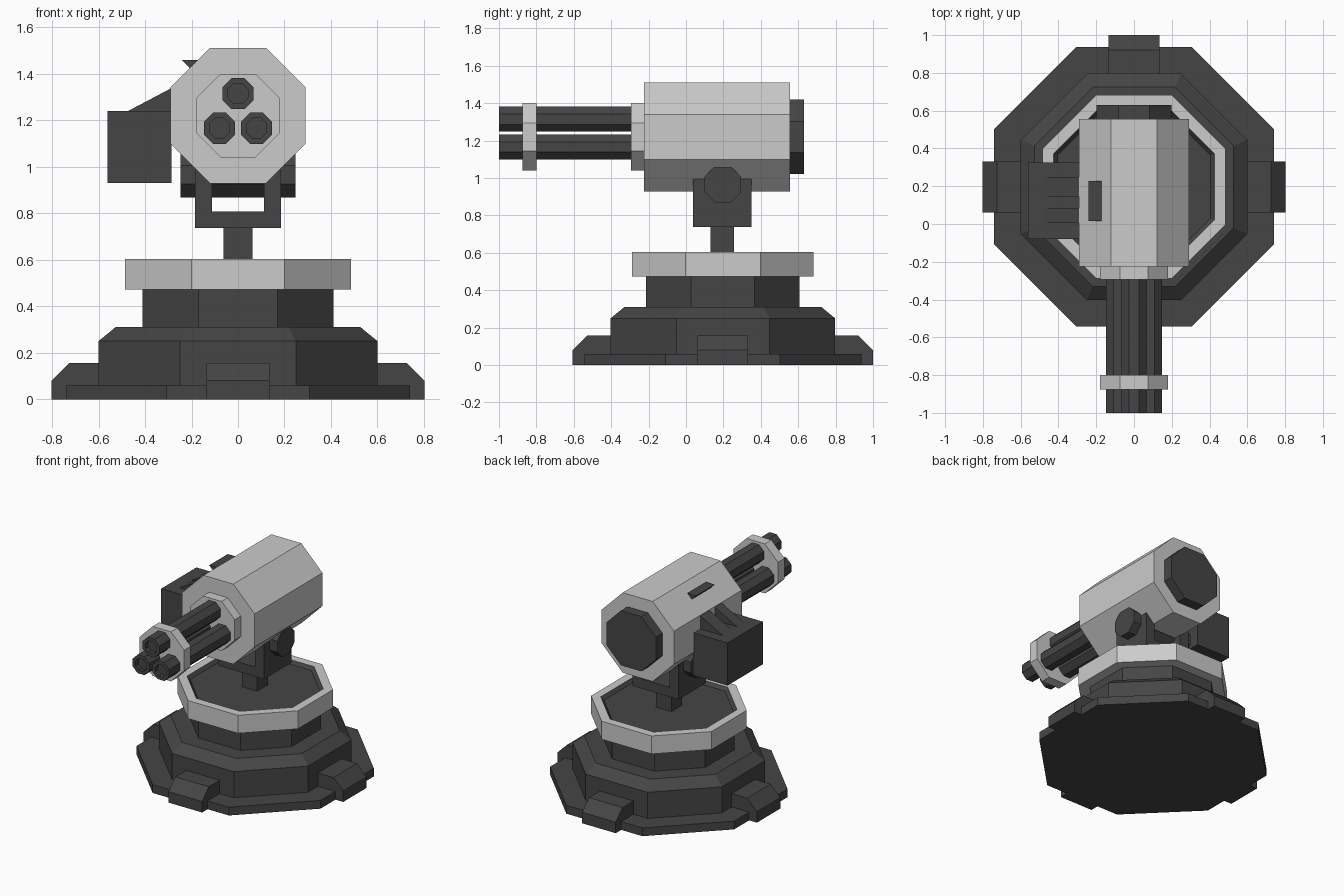
import bpy, bmesh, math

if "Cube" in bpy.data.objects:
    bpy.data.objects.remove(bpy.data.objects["Cube"])

CY = 0.197            # centre of the pedestal along y
GZ = 1.22             # height of the gun axis


def material(name, v):
    m = bpy.data.materials.new(name)
    m.diffuse_color = (v, v, v, 1)
    m.use_nodes = True
    m.node_tree.nodes["Principled BSDF"].inputs["Base Color"].default_value = m.diffuse_color
    return m


DARK = material("dark grey", 0.06)
LIGHT = material("light grey", 0.6)


def finish(name, bm, *mats):
    bmesh.ops.recalc_face_normals(bm, faces=bm.faces)
    me = bpy.data.meshes.new(name)
    bm.to_mesh(me)
    bm.free()
    for m in mats:
        me.materials.append(m)
    ob = bpy.data.objects.new(name, me)
    bpy.context.collection.objects.link(ob)
    return ob


def octagon(name, axis, centre, profile, mat, second=None, second_from=99):
    """Eight-sided lathe; profile is (apothem, position along axis)."""
    bm = bmesh.new()
    rings = []
    for a, t in profile:
        r = a / math.cos(math.pi / 8)
        ring = []
        for i in range(8):
            ang = math.pi / 8 + i * math.pi / 4
            u, v = centre[0] + r * math.cos(ang), centre[1] + r * math.sin(ang)
            co = {"X": (t, u, v), "Y": (u, t, v), "Z": (u, v, t)}[axis]
            ring.append(bm.verts.new(co))
        rings.append(ring)
    bm.faces.new(rings[0])
    for k in range(len(rings) - 1):
        for i in range(8):
            j = (i + 1) % 8
            f = bm.faces.new((rings[k][i], rings[k][j], rings[k + 1][j], rings[k + 1][i]))
            f.material_index = int(k >= second_from)
    end = bm.faces.new(rings[-1])
    end.material_index = int(len(rings) - 1 >= second_from)
    return finish(name, bm, mat, *([second] if second else []))


def prism(name, points, y0, y1, mat):
    """Extrude an x-z outline from y0 to y1."""
    bm = bmesh.new()
    f = bm.faces.new([bm.verts.new((x, y0, z)) for x, z in points])
    ext = bmesh.ops.extrude_face_region(bm, geom=[f])["geom"]
    bmesh.ops.translate(bm, vec=(0, y1 - y0, 0),
                        verts=[g for g in ext if isinstance(g, bmesh.types.BMVert)])
    return finish(name, bm, mat)


def box(name, x0, x1, y0, y1, z0, z1, mat):
    return prism(name, [(x0, z0), (x1, z0), (x1, z1), (x0, z1)], y0, y1, mat)


# Stepped pedestal
octagon("base_plate", "Z", (0, CY), [(0.74, 0), (0.74, 0.06)], DARK)
octagon("base_step", "Z", (0, CY),
        [(0.60, 0.05), (0.60, 0.25), (0.527, 0.31)], DARK)
octagon("base_neck", "Z", (0, CY), [(0.41, 0.30), (0.41, 0.48)], DARK)

# Turntable: light rim with a recessed dark floor
octagon("turntable", "Z", (0, CY),
        [(0.485, 0.472), (0.485, 0.603), (0.425, 0.603), (0.405, 0.58)],
        LIGHT, DARK, 2)

# Four bevelled feet around the base
for i in range(4):
    foot = prism("foot_%d" % (i + 1),
                 [(0.55, 0), (0.803, 0), (0.803, 0.08), (0.725, 0.157), (0.55, 0.157)],
                 -0.135, 0.135, DARK)
    foot.rotation_euler.z = i * math.pi / 2
    foot.location.y = CY

# Post, U-shaped yoke and pivot pin
box("post", -0.062, 0.062, 0.132, 0.256, 0.57, 0.75, DARK)
prism("yoke", [(-0.185, 0.737), (0.185, 0.737), (0.185, 1.0), (0.112, 1.0),
               (0.112, 0.807), (-0.112, 0.807), (-0.112, 1.0), (-0.185, 1.0)],
      0.037, 0.35, DARK)
octagon("pivot_pin", "X", (CY, 0.966), [(0.098, -0.248), (0.098, 0.248)], DARK)

# Gun housing with rear cap and front collar
octagon("gun_housing", "Y", (0, GZ), [(0.291, -0.225), (0.291, 0.555)], LIGHT)
octagon("rear_cap", "Y", (0, GZ), [(0.199, 0.54), (0.199, 0.63)], DARK)
octagon("front_collar", "Y", (0, GZ), [(0.18, -0.295), (0.18, -0.21)], LIGHT)
octagon("barrel_clamp", "Y", (0, GZ), [(0.18, -0.875), (0.18, -0.80)], LIGHT)

# Three hollow barrels
for i, (x, z) in enumerate([(0, 1.315), (-0.08, 1.166), (0.08, 1.166)]):
    octagon("barrel_%d" % (i + 1), "Y", (x, z),
            [(0.067, -0.28), (0.067, -1.0), (0.043, -1.0), (0.043, -0.97)], DARK)

# Ammunition box with two feed ribs, and the hatch flap on the housing
box("ammo_box", -0.562, -0.285, -0.08, 0.325, 0.93, 1.24, DARK)
for i, (y0, y1) in enumerate([(0.005, 0.085), (0.145, 0.25)]):
    prism("feed_rib_%d" % (i + 1),
          [(-0.482, 1.235), (-0.28, 1.235), (-0.28, 1.342)], y0, y1, DARK)
prism("hatch_flap", [(-0.242, 1.46), (-0.195, 1.413), (-0.17, 1.44), (-0.17, 1.46)],
      0.015, 0.228, DARK)
